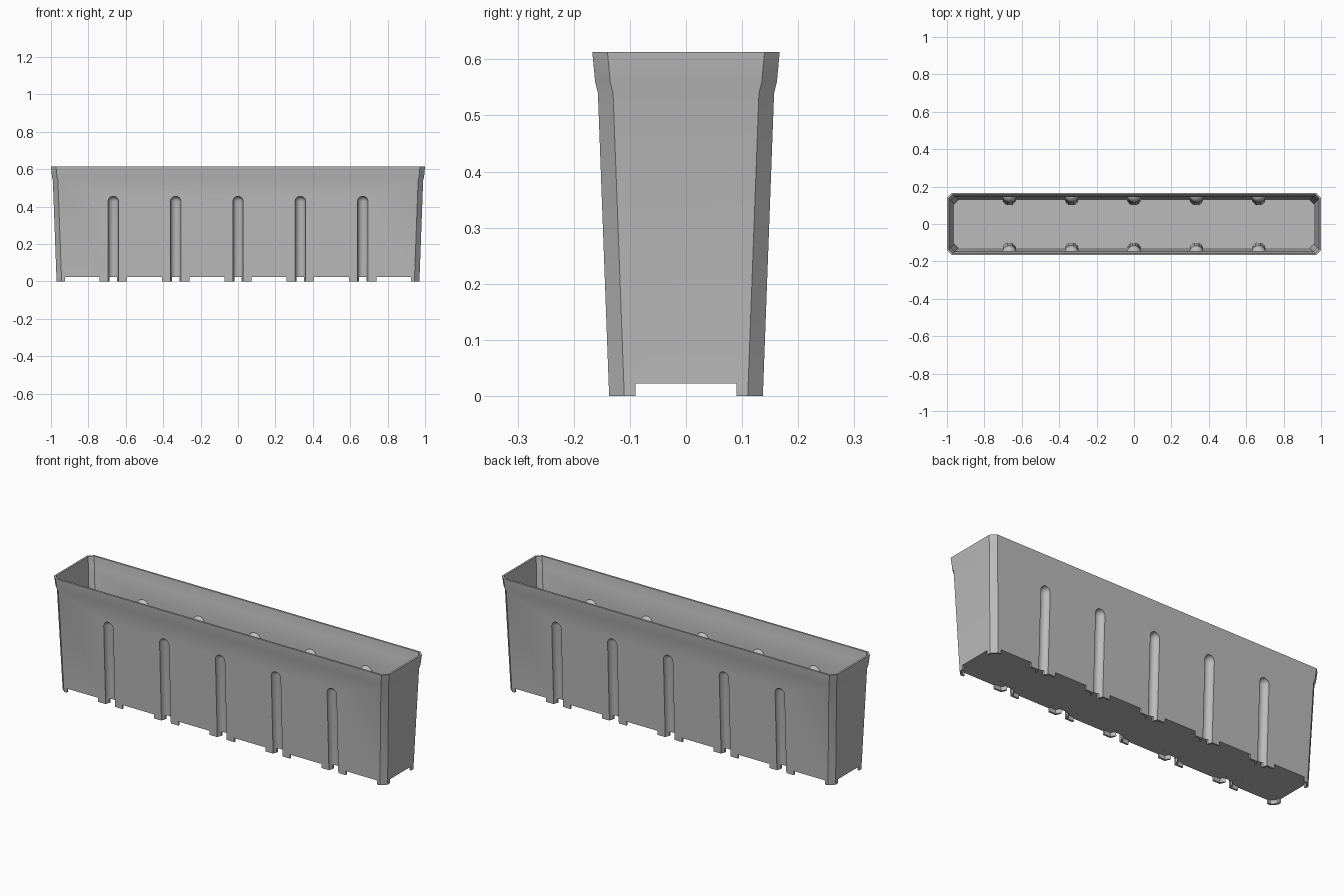
import bpy, bmesh, math

cube = bpy.data.objects.get("Cube")
if cube:
    bpy.data.objects.remove(cube, do_unlink=True)

WALL = 0.01          # shell thickness
FOOT = 0.022         # height of the feet
GROOVE = 0.028       # groove radius
SLOPE = 0.037        # lean of the long walls
GROOVE_X = [i / 3 for i in (-2, -1, 0, 1, 2)]


def outline(inset, z, shell=0.0):
    """Rectangle with chamfered corners, shrunk by inset and shell."""
    x, y = 1 - inset - shell, 0.167 - inset - shell
    c = 0.027 - 0.586 * shell
    return [(x, y - c, z), (x - c, y, z), (c - x, y, z), (-x, y - c, z),
            (-x, c - y, z), (c - x, -y, z), (x - c, -y, z), (x, c - y, z)]


def loft(bm, rings):
    """Skin a stack of rings and cap both ends."""
    loops = [[bm.verts.new(p) for p in ring] for ring in rings]
    n = len(loops[0])
    for low, high in zip(loops, loops[1:]):
        for i in range(n):
            j = (i + 1) % n
            bm.faces.new((low[i], low[j], high[j], high[i]))
    bm.faces.new(loops[0][::-1])
    bm.faces.new(loops[-1])


def make(name, stacks):
    bm = bmesh.new()
    for rings in stacks:
        loft(bm, rings)
    bmesh.ops.recalc_face_normals(bm, faces=bm.faces)
    mesh = bpy.data.meshes.new(name)
    bm.to_mesh(mesh)
    bm.free()
    obj = bpy.data.objects.new(name, mesh)
    bpy.context.collection.objects.link(obj)
    return obj


def box(x0, x1, y, top):
    return [[(x0, -y, z), (x1, -y, z), (x1, y, z), (x0, y, z)] for z in (-0.2, top)]


def capsule(x, side, radius):
    """Leaning round-topped rod centred on a long wall."""
    levels = [(-0.06, radius)]
    for k in range(7):
        a = math.radians(k * 14)
        levels.append((0.427 + radius * math.sin(a), radius * math.cos(a)))
    rings = []
    for z, r in levels:
        axis = side * (0.137 + SLOPE * z)
        rings.append([(x + r * math.cos(t), axis + r * math.sin(t), z)
                      for t in (math.tau * i / 24 for i in range(24))])
    return rings


def subtract(target, cutter):
    cutter.hide_render = True
    mod = target.modifiers.new("cut", "BOOLEAN")
    mod.operation, mod.solver, mod.object = "DIFFERENCE", "EXACT", cutter
    bpy.context.view_layer.objects.active = target
    bpy.ops.object.modifier_apply(modifier=mod.name)
    bpy.data.objects.remove(cutter, do_unlink=True)


def rods(name, radius):
    return make(name, [capsule(x, s, radius) for x in GROOVE_X for s in (-1, 1)])


# Tapered trough with a flared rim
planter = make("planter_trough", [[outline(0.03, 0), outline(0.01, 0.54),
                                   outline(0.005, 0.56), outline(0, 0.613)]])

# Hollow inside and shallow recess beneath the floor, leaving ribs around the grooves
upper = [outline(0.0287, FOOT + 0.012, WALL), outline(0.01, 0.54, WALL),
         outline(0.005, 0.56, WALL), outline(0, 0.613, WALL), outline(0, 0.65, WALL)]
lower = [outline(0.0337, -0.1, WALL), outline(0.0292, FOOT, WALL)]
hollow = make("hollow_cutter", [upper, lower])
subtract(hollow, rods("rib_cutter", GROOVE + WALL))
subtract(planter, hollow)

# Drainage grooves on both long sides
subtract(planter, rods("groove_cutter", GROOVE))

# Skirt gaps that leave feet at the corners and beside each groove
edges = [-0.925] + [x + d for x in GROOVE_X for d in (-0.073, -0.02, 0.02, 0.073)] + [0.925]
gaps = [box(a, b, 0.3, FOOT + 0.0002) for a, b in zip(edges[::2], edges[1::2])]
subtract(planter, make("side_gap_cutter", gaps))
subtract(planter, make("end_gap_cutter", [box(-1.2, 1.2, 0.09, FOOT + 0.0002)]))

# Plain grey plastic
grey = bpy.data.materials.new("grey_plastic")
grey.use_nodes = True
colour = (0.5, 0.5, 0.5, 1)
grey.diffuse_color = colour
grey.node_tree.nodes["Principled BSDF"].inputs["Base Color"].default_value = colour
planter.data.materials.clear()
planter.data.materials.append(grey)
for face in planter.data.polygons:
    face.material_index = 0

bpy.ops.object.select_all(action="DESELECT")
planter.select_set(True)
bpy.context.view_layer.objects.active = planter
bpy.ops.object.shade_smooth_by_angle(angle=math.radians(30))
